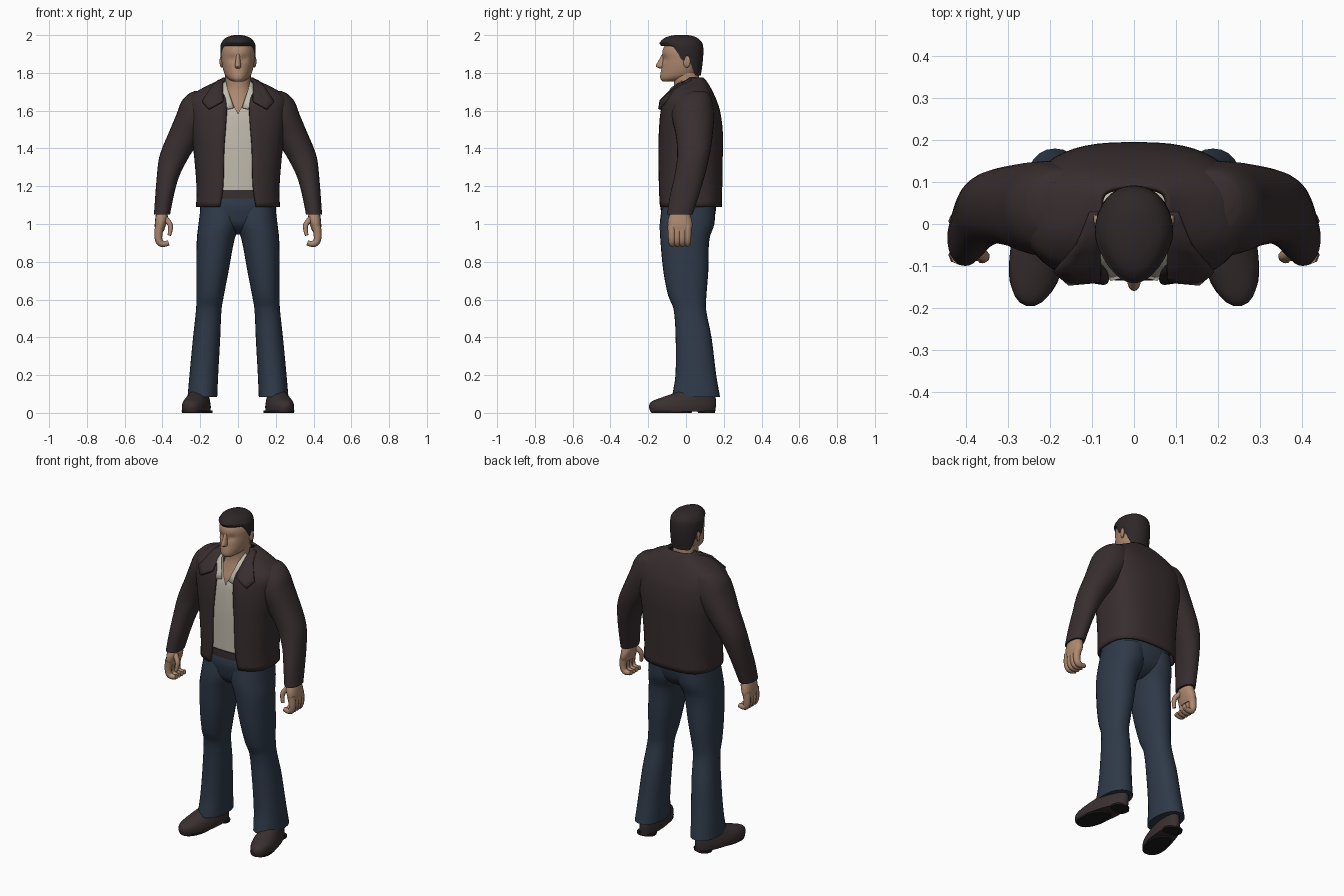
import bpy
import bmesh
from math import sin, cos, pi, asin, exp, radians, copysign
from mathutils import Matrix, Vector

if "Cube" in bpy.data.objects:
    bpy.data.objects.remove(bpy.data.objects["Cube"], do_unlink=True)


def material(name, red, green, blue):
    mat = bpy.data.materials.new(name)
    mat.use_nodes = True
    colour = (red, green, blue, 1)
    mat.diffuse_color = colour
    shader = next(n for n in mat.node_tree.nodes if n.type == "BSDF_PRINCIPLED")
    shader.inputs["Base Color"].default_value = colour
    return mat


LEATHER = material("dark brown leather", .04, .027, .029)
DENIM = material("blue denim", .028, .042, .066)
SKIN = material("skin", .42, .25, .16)
CREAM = material("cream cotton", .54, .5, .42)
HAIR = material("dark hair", .027, .02, .021)
SHOE = material("shoe leather", .042, .029, .03)
SOLE = material("black sole", .012, .011, .012)


def finish(name, bm, mat, mirror=False, thickness=0, offset=-1):
    """Turn a bmesh into a smooth object, optionally mirrored and thickened."""
    bmesh.ops.recalc_face_normals(bm, faces=bm.faces)
    mesh = bpy.data.meshes.new(name)
    bm.to_mesh(mesh)
    bm.free()
    mesh.materials.append(mat)
    obj = bpy.data.objects.new(name, mesh)
    bpy.context.collection.objects.link(obj)
    add_modifiers(obj, mirror, thickness, offset)


def add_modifiers(obj, mirror, thickness=0, offset=-1):
    if thickness:
        solid = obj.modifiers.new("thickness", "SOLIDIFY")
        solid.thickness = thickness
        solid.offset = offset
    if mirror:
        obj.modifiers.new("mirror", "MIRROR").use_axis = (True, False, False)
    bpy.ops.object.select_all(action="DESELECT")
    obj.select_set(True)
    bpy.context.view_layer.objects.active = obj
    bpy.ops.object.shade_smooth_by_angle(angle=radians(50))


def refine(rings, steps):
    """Blend smoothly between the given cross-sections, by height."""
    last = len(rings) - 1

    def slope(i, k):
        a, b = rings[max(i - 1, 0)], rings[min(i + 1, last)]
        return (b[k] - a[k]) / (b[0] - a[0])

    result = []
    for i in range(last):
        a, b = rings[i], rings[i + 1]
        rise = b[0] - a[0]
        for s in range(steps):
            t = s / steps
            ring = [a[0] + rise * t]
            for k in range(1, len(a)):
                ease = t * t * (3 - 2 * t)
                bend = t * (1 - t) * rise
                ring.append(a[k] + (b[k] - a[k]) * ease
                            + bend * ((1 - t) * slope(i, k) - t * slope(i + 1, k)))
            result.append(ring)
    return result + [list(rings[last])]


def loft(name, rings, mat, power=2.3, sides=28, steps=4, shape=None,
         shell=False, cap_bottom=True, **options):
    """Stack rounded sections (z, x min, x max, y min, y max, front gap)."""
    bm = bmesh.new()
    rows = []
    for ring in refine(rings, steps):
        z, x0, x1, y0, y1 = ring[:5]
        rx, ry = (x1 - x0) / 2, (y1 - y0) / 2
        start = 0
        if shell:
            start = asin(min(max(ring[5], 0) / rx, 1) ** (power / 2))
        row = []
        for i in range(sides + (1 if shell else 0)):
            a = start + (2 * pi - 2 * start) * i / sides
            sx, cy = (copysign(abs(v) ** (2 / power), v) for v in (sin(a), cos(a)))
            co = Vector(((x0 + x1) / 2 + rx * sx, (y0 + y1) / 2 - ry * cy, z))
            row.append(bm.verts.new(shape(co) if shape else co))
        rows.append(row)
    for low, high in zip(rows, rows[1:]):
        for i in range(sides):
            j = (i + 1) % len(low)
            bm.faces.new((low[i], low[j], high[j], high[i]))
    if not shell:
        bm.faces.new(rows[-1])
        if cap_bottom:
            bm.faces.new(rows[0][::-1])
    finish(name, bm, mat, **options)


def even(z, half, y0, y1, gap=0):
    return (z, -half, half, y0, y1, gap)


def flap(name, inner, outer, mat, thickness):
    """A thin folded collar leaf between two edges, on both sides."""
    bm = bmesh.new()
    a, b = ([bm.verts.new(p) for p in edge] for edge in (inner, outer))
    for i in range(len(a) - 1):
        bm.faces.new((a[i], b[i], b[i + 1], a[i + 1]))
    bmesh.ops.subdivide_edges(bm, edges=bm.edges[:], cuts=2, use_grid_fill=True, smooth=.3)
    finish(name, bm, mat, mirror=True, thickness=thickness, offset=0)


def ball(name, centre, size, mat, turn):
    bm = bmesh.new()
    place = (Matrix.Translation(centre) @ Matrix.Rotation(turn, 4, "Z")
             @ Matrix.Diagonal((*size, 1)))
    bmesh.ops.create_uvsphere(bm, u_segments=14, v_segments=8, radius=1, matrix=place)
    finish(name, bm, mat, mirror=True)


def finger(name, points, radius):
    """A tapering curved tube, mirrored to the other hand."""
    curve = bpy.data.curves.new(name, "CURVE")
    curve.dimensions = "3D"
    curve.bevel_depth = radius
    curve.bevel_resolution = 2
    curve.use_fill_caps = True
    spline = curve.splines.new("NURBS")
    spline.points.add(len(points) - 1)
    for i, (point, co) in enumerate(zip(spline.points, points)):
        point.co = (*co, 1)
        point.radius = 1 - .45 * i / (len(points) - 1)
    spline.use_endpoint_u = True
    spline.order_u = 3
    spline.resolution_u = 4
    obj = bpy.data.objects.new(name, curve)
    bpy.context.collection.objects.link(obj)
    bpy.ops.object.select_all(action="DESELECT")
    obj.select_set(True)
    bpy.context.view_layer.objects.active = obj
    bpy.ops.object.convert(target="MESH")
    obj = bpy.context.view_layer.objects.active
    obj.data.materials.clear()
    obj.data.materials.append(SKIN)
    add_modifiers(obj, True)


# Jacket body, open down the front, with sleeves that blend into chest and back
loft("jacket_body", [
    even(1.09, .222, -.145, .19, .097), even(1.2, .22, -.148, .192, .08),
    even(1.4, .237, -.148, .195, .074), even(1.5, .252, -.145, .194, .066),
    even(1.6, .262, -.135, .18, .06), even(1.66, .258, -.118, .16, .065),
    even(1.7, .22, -.09, .142, .08), even(1.73, .168, -.06, .126, .085),
    even(1.755, .115, -.02, .11, .08), even(1.775, .08, .005, .092, .066),
], LEATHER, power=2.7, sides=48, shell=True, thickness=.014)
loft("sleeves", [
    (1.05, .36, .445, -.1, .035), (1.15, .34, .438, -.085, .068),
    (1.25, .312, .43, -.062, .098), (1.34, .268, .42, -.048, .12),
    (1.4, .23, .402, -.047, .132), (1.48, .17, .368, -.056, .142),
    (1.58, .09, .326, -.076, .15), (1.65, .08, .298, -.062, .14),
    (1.69, .1, .26, -.025, .125), (1.703, .15, .232, .02, .1),
], LEATHER, power=2.15, mirror=True)
flap("jacket_collar",
     [(.075, .03, 1.768), (.08, -.04, 1.738), (.078, -.098, 1.69), (.08, -.136, 1.65)],
     [(.105, .03, 1.757), (.138, -.05, 1.728), (.19, -.112, 1.648), (.155, -.142, 1.607)],
     LEATHER, .012)

# Shirt with an open neck, and its collar
loft("shirt", [
    even(1.16, .195, -.128, .15), even(1.4, .21, -.131, .16),
    even(1.52, .2, -.126, .15), even(1.58, .18, -.12, .14),
    even(1.62, .155, -.109, .13, .018), even(1.68, .12, -.087, .11, .04),
    even(1.72, .09, -.07, .075, .056), even(1.745, .074, -.06, .04, .06),
], CREAM, power=2.5, sides=36, shell=True)
flap("shirt_collar",
     [(.064, -.02, 1.757), (.056, -.078, 1.72), (.022, -.125, 1.615)],
     [(.09, -.02, 1.74), (.085, -.092, 1.695), (.056, -.133, 1.607)],
     CREAM, .006)

# Belt, hips and trouser legs
loft("belt", [even(1.135, .2, -.134, .165), even(1.18, .2, -.134, .165)],
     LEATHER, power=2.6, steps=1)
loft("hips", [
    even(.945, .04, -.03, .06), even(.965, .1, -.08, .1), even(1, .175, -.114, .135),
    even(1.05, .197, -.129, .154), even(1.1, .2, -.136, .16), even(1.15, .194, -.127, .156),
], DENIM, power=2.4, sides=36)
loft("trouser_legs", [
    (.085, .11, .267, -.074, .18), (.2, .105, .257, -.056, .16),
    (.4, .094, .238, -.055, .135), (.55, .087, .222, -.066, .106),
    (.62, .075, .22, -.094, .108), (.75, .05, .221, -.12, .118),
    (.92, .018, .218, -.136, .124), (1, -.01, .209, -.139, .15), (1.09, -.02, .198, -.128, .155),
], DENIM, power=2.2, mirror=True)


# Shoes with toes turned out, slightly narrower at the heel
def foot(co):
    co = co.copy()
    co.x *= .9 + .16 * min(max(-co.y / .2, 0), 1)
    return Matrix.Translation((.187, .125, 0)) @ (Matrix.Rotation(radians(12), 3, "Z") @ co)


loft("shoes", [
    even(.008, .065, -.322, .03), even(.035, .066, -.328, .034),
    even(.06, .061, -.314, .035), even(.085, .052, -.25, .032),
    even(.11, .044, -.18, .028), even(.16, .04, -.13, .025),
], SHOE, power=2.2, shape=foot, mirror=True)
loft("front_soles", [even(0, .059, -.314, -.1), even(.012, .061, -.318, -.09)],
     SOLE, shape=foot, steps=1, mirror=True)
loft("heels", [even(0, .06, -.06, .026), even(.012, .061, -.065, .027)],
     SOLE, shape=foot, steps=1, mirror=True)

# Hands with curled fingers
loft("palms", [
    (.96, .394, .438, -.085, .025), (.99, .383, .441, -.096, .034),
    (1.03, .372, .438, -.093, .028), (1.08, .375, .43, -.07, .01),
], SKIN, sides=16, mirror=True)
for label, y in zip(("index", "middle", "ring", "little"), (-.074, -.047, -.02, .007)):
    finger(label + "_fingers", [(.415, y, .99), (.424, y, .945), (.418, y, .9),
                                (.39, y, .892), (.367, y, .9)], .024)
finger("thumbs", [(.395, -.055, 1.035), (.362, -.072, 1.01), (.354, -.08, .975),
                  (.364, -.084, .94)], .018)

# Neck and upper chest
loft("neck", [
    even(1.5, .15, -.1, .1), even(1.6, .12, -.1, .1), even(1.66, .085, -.078, .085),
    even(1.72, .07, -.063, .075), even(1.8, .068, -.07, .068),
], SKIN)


# Head, narrowing towards the face, with hollow eye sockets
def face_taper(co):
    co = co.copy()
    co.x *= 1 - .22 * min(max(-co.y - .03, 0) / .1, 1)
    return co


def face(co):
    co = face_taper(co)
    if co.y < -.05:
        across = (abs(co.x) - .034) / .018
        co.y += .01 * exp(-across ** 2 - ((co.z - 1.875) / .014) ** 2)
    return co


loft("head", [
    even(1.755, .032, -.125, -.05), even(1.768, .054, -.135, 0),
    even(1.79, .07, -.136, .05), even(1.83, .082, -.129, .068),
    even(1.87, .087, -.124, .076), even(1.92, .088, -.124, .08), even(1.965, .07, -.1, .06),
], SKIN, power=2.3, sides=48, shape=face)
loft("nose", [
    even(1.824, .011, -.142, -.1), even(1.834, .017, -.16, -.1),
    even(1.86, .013, -.148, -.1), even(1.9, .01, -.126, -.1),
], SKIN, power=2, sides=16, steps=3)
ball("ears", (.087, .004, 1.86), (.009, .02, .032), SKIN, -.3)


# Hair, whose lower edge rises from the nape to the forehead
def hairline(co):
    line = [(-.07, 1.942), (-.04, 1.9), (-.02, 1.862), (.02, 1.86), (.05, 1.785)]
    low = line[0][1] if co.y < line[0][0] else line[-1][1]
    for (ya, za), (yb, zb) in zip(line, line[1:]):
        if ya <= co.y <= yb:
            low = za + (zb - za) * (co.y - ya) / (yb - ya)
    co = face_taper(co)
    if co.z < 1.96:
        co.z = low + (co.z - 1.78) / .18 * (1.96 - low)
    return co


loft("hair", [
    even(1.78, .09, -.13, .078), even(1.85, .093, -.136, .088),
    even(1.92, .093, -.14, .092), even(1.96, .087, -.138, .085),
    even(1.982, .07, -.118, .064), even(1.994, .046, -.09, .04), even(2, .02, -.06, .012),
], HAIR, power=2.1, sides=48, shape=hairline, cap_bottom=False)
